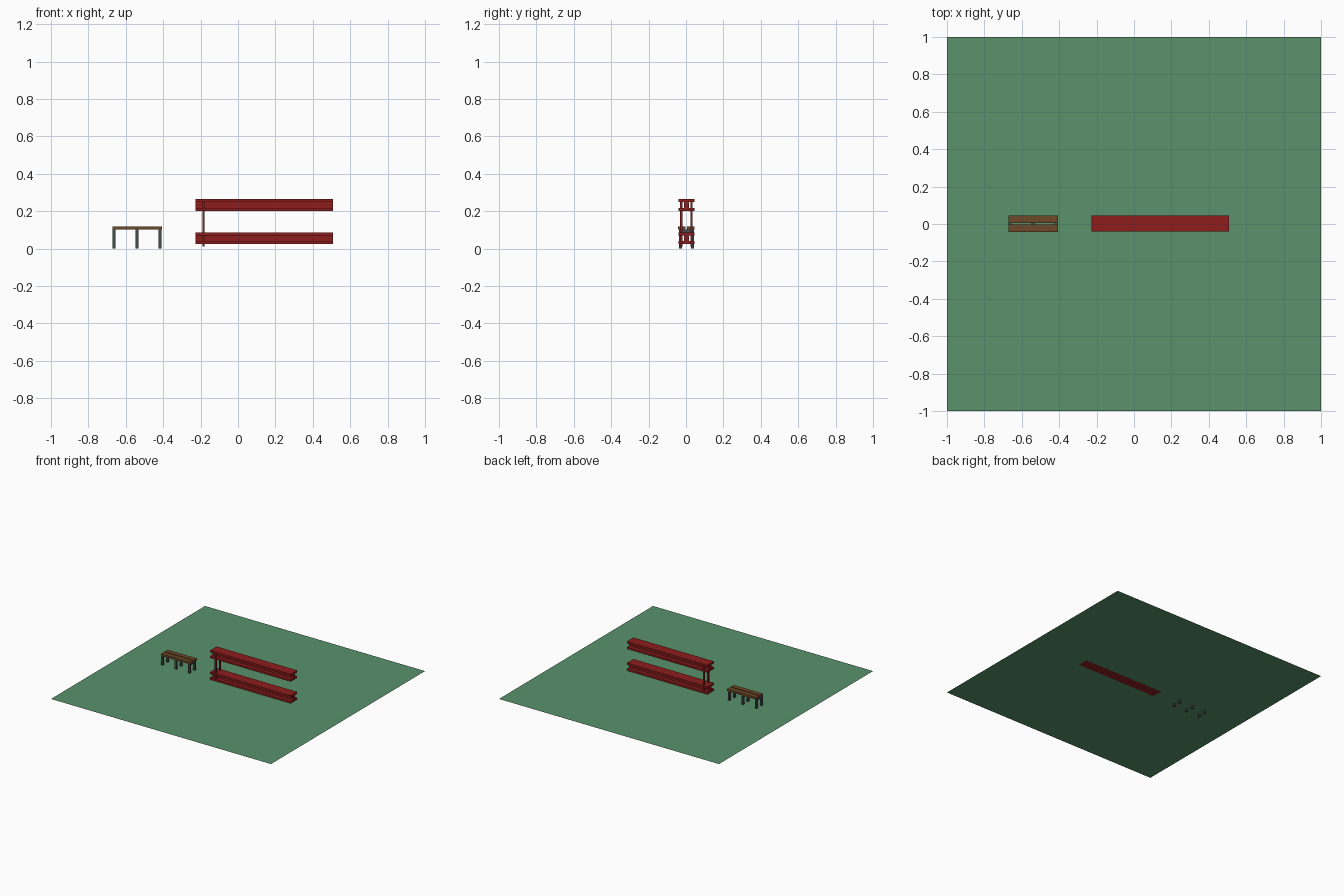
import bpy, bmesh

if "Cube" in bpy.data.objects:
    bpy.data.objects.remove(bpy.data.objects["Cube"])


def material(name, rgb):
    m = bpy.data.materials.new(name)
    m.diffuse_color = (*rgb, 1)
    m.use_nodes = True
    m.node_tree.nodes["Principled BSDF"].inputs["Base Color"].default_value = m.diffuse_color
    return m


GREEN = material("grass_green", (0.10, 0.29, 0.15))
RED = material("beam_red", (0.27, 0.012, 0.012))
BROWN = material("plank_brown", (0.15, 0.065, 0.02))
GREY = material("leg_grey", (0.06, 0.07, 0.07))


def finish(name, bm, mat):
    bmesh.ops.recalc_face_normals(bm, faces=bm.faces)
    me = bpy.data.meshes.new(name)
    bm.to_mesh(me)
    bm.free()
    me.materials.append(mat)
    ob = bpy.data.objects.new(name, me)
    bpy.context.collection.objects.link(ob)
    return ob


def box(name, x, y, z, mat):
    """Box from (min, max) pairs on each axis."""
    bm = bmesh.new()
    bmesh.ops.create_cube(bm, size=1)
    for v in bm.verts:
        v.co = [a[0] if c < 0 else a[1] for a, c in zip((x, y, z), v.co)]
    return finish(name, bm, mat)


def i_beam(name, x, z0, z1, yc, half=0.0425, web=0.013, flange=0.016):
    """I-shaped profile in the yz plane, extruded along x."""
    right = [(half, z0), (half, z0 + flange), (web, z0 + flange),
             (web, z1 - flange), (half, z1 - flange), (half, z1)]
    profile = right + [(-y, z) for y, z in reversed(right)]
    bm = bmesh.new()
    face = bm.faces.new([bm.verts.new((x[0], yc + y, z)) for y, z in profile])
    ext = bmesh.ops.extrude_face_region(bm, geom=[face], use_keep_orig=True)
    new = [g for g in ext["geom"] if isinstance(g, bmesh.types.BMVert)]
    bmesh.ops.translate(bm, verts=new, vec=(x[1] - x[0], 0, 0))
    return finish(name, bm, RED)


YC = 0.002  # centre line of both props

# Ground sheet
bm = bmesh.new()
bmesh.ops.create_grid(bm, x_segments=1, y_segments=1, size=1)
bmesh.ops.translate(bm, verts=bm.verts, vec=(0, 0, 0.0245))
finish("ground_sheet", bm, GREEN)

# Two stacked beams
i_beam("lower_beam", (-0.226, 0.507), 0.024, 0.087, YC)
i_beam("upper_beam", (-0.226, 0.507), 0.202, 0.264, YC)

# Pair of posts at the left end
for side, label in ((-1, "front"), (1, "back")):
    y = YC + side * 0.027
    box(label + "_post", (-0.191, -0.178), (y - 0.006, y + 0.006), (0.012, 0.255), RED)

# Bench: two planks, three leg frames
for side, label in ((-1, "front"), (1, "back")):
    ys = sorted((YC + side * 0.004, YC + side * 0.0435))
    box(label + "_plank", (-0.671, -0.406), ys, (0.101, 0.118), BROWN)
for i, x in enumerate((-0.664, -0.541, -0.418)):
    xs = (x - 0.008, x + 0.008)
    for side, label in ((-1, "front"), (1, "back")):
        y = YC + side * 0.032
        box(f"{label}_leg_{i + 1}", xs, (y - 0.008, y + 0.008), (0, 0.102), GREY)
    box(f"crossbar_{i + 1}", xs, (YC - 0.026, YC + 0.026), (0.087, 0.102), GREY)
